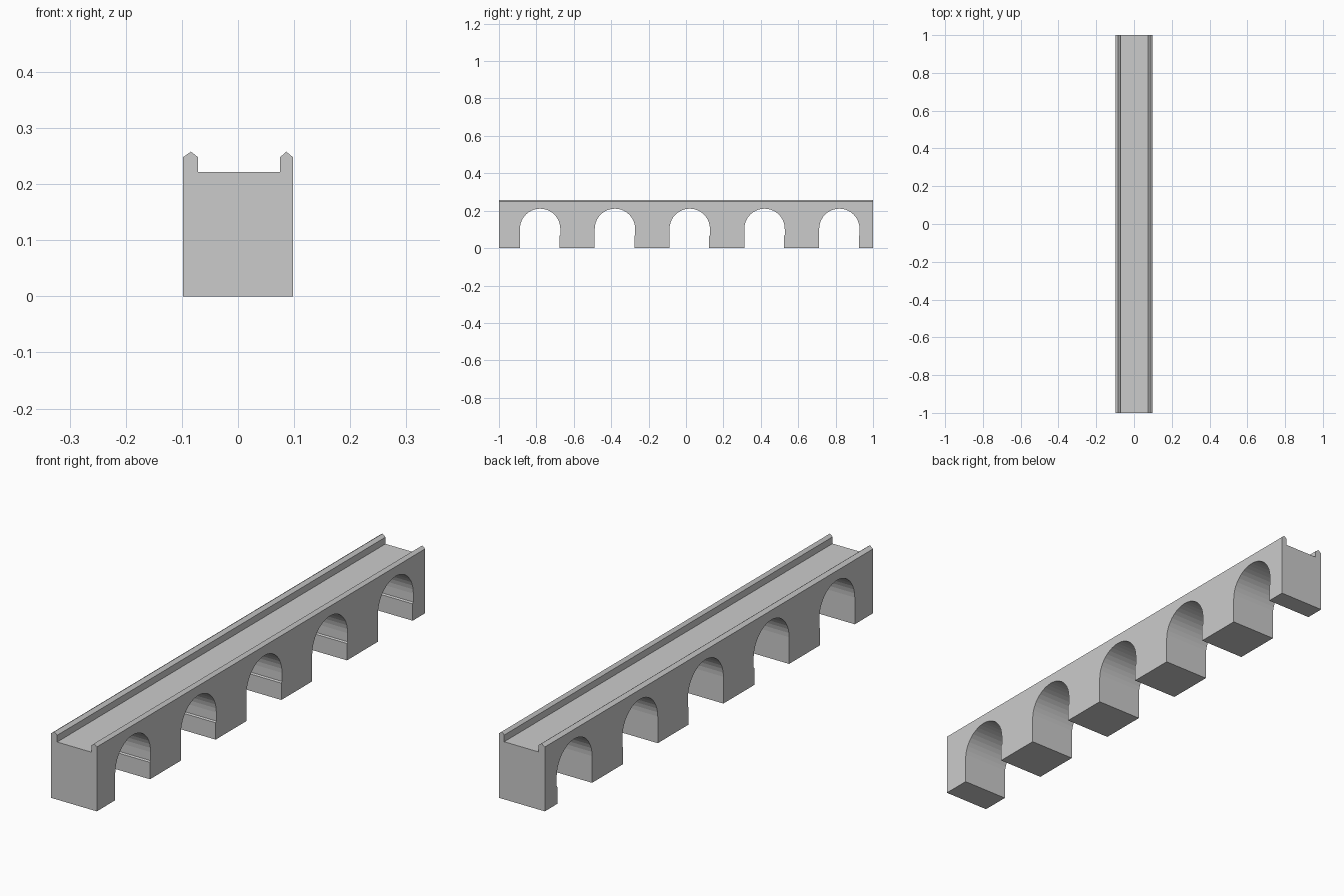
import bpy, bmesh
from math import pi, cos, sin

if "Cube" in bpy.data.objects:
    bpy.data.objects.remove(bpy.data.objects["Cube"])


def prism(name, profiles, start, end, place):
    """Extrude closed 2D profiles between two positions along an axis."""
    bm = bmesh.new()
    for prof in profiles:
        a = [bm.verts.new(place(u, v, start)) for u, v in prof]
        b = [bm.verts.new(place(u, v, end)) for u, v in prof]
        bm.faces.new(a)
        bm.faces.new(b[::-1])
        n = len(prof)
        for i in range(n):
            j = (i + 1) % n
            bm.faces.new((a[j], a[i], b[i], b[j]))
    bmesh.ops.recalc_face_normals(bm, faces=bm.faces)
    mesh = bpy.data.meshes.new(name)
    bm.to_mesh(mesh)
    bm.free()
    obj = bpy.data.objects.new(name, mesh)
    bpy.context.collection.objects.link(obj)
    return obj


# Bridge body: deck between two ridged parapets, swept along the length
section = [(-0.098, 0), (0.098, 0),
           (0.098, 0.248), (0.086, 0.258), (0.075, 0.248), (0.075, 0.222),
           (-0.071, 0.222), (-0.071, 0.248), (-0.084, 0.258), (-0.098, 0.248)]
bridge = prism("arched_bridge", [section], -1, 1, lambda u, v, t: (u, t, v))

# Arch openings: round head, with a small foot ledge on one side
R, SPRING, SEGMENTS = 0.108, 0.103, 20


def arch(cy):
    head = [(cy + R * cos(pi * i / SEGMENTS), SPRING + R * sin(pi * i / SEGMENTS))
            for i in range(SEGMENTS + 1)]
    return [(cy - R, -0.05), (cy + R - 0.004, -0.05),
            (cy + R - 0.004, 0.065), (cy + R, 0.07)] + head


cutter = prism("arch_cutter", [arch(-0.78 + 0.4 * i) for i in range(5)],
               -0.2, 0.2, lambda u, v, t: (t, u, v))
cutter.hide_render = True

# Cut the arches, then discard the cutter
cut = bridge.modifiers.new("arches", 'BOOLEAN')
cut.operation = 'DIFFERENCE'
cut.solver = 'EXACT'
cut.object = cutter
bpy.context.view_layer.objects.active = bridge
bridge.select_set(True)
bpy.ops.object.modifier_apply(modifier=cut.name)
bpy.data.objects.remove(cutter, do_unlink=True)
